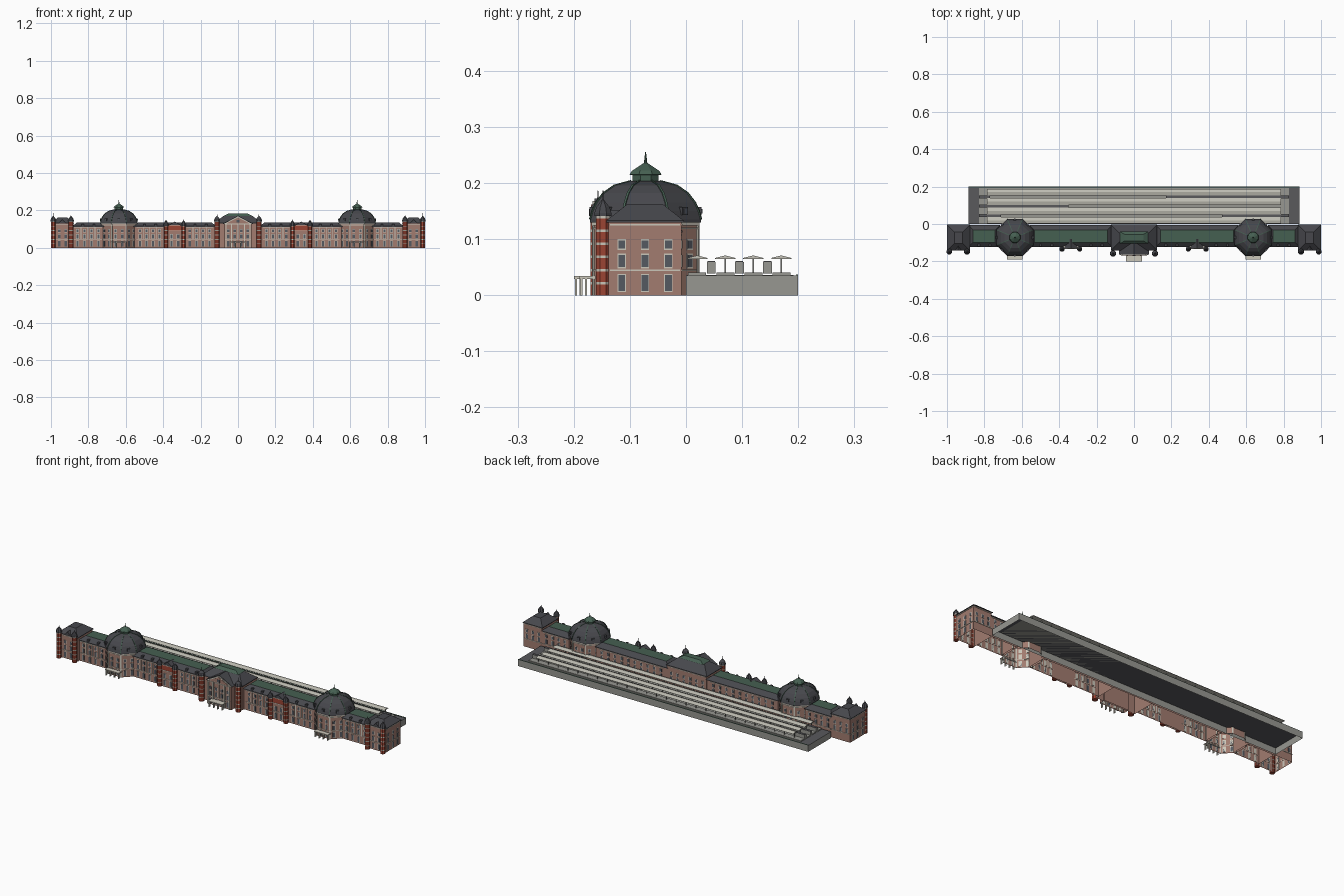
import bpy, bmesh
from math import pi, cos, sin, radians
from mathutils import Matrix, Vector

old = bpy.data.objects.get("Cube")
if old:
    bpy.data.objects.remove(old)


def material(name, rgb):
    m = bpy.data.materials.new(name)
    m.use_nodes = True
    m.diffuse_color = (*rgb, 1)
    m.node_tree.nodes["Principled BSDF"].inputs["Base Color"].default_value = (*rgb, 1)
    return m


BRICK = material("pale_brick", (.36, .20, .16))
RED = material("red_brick", (.33, .058, .034))
CREAM = material("cream_stone", (.60, .57, .49))
SLATE = material("dark_slate", (.063, .064, .073))
GREEN = material("green_copper", (.06, .115, .083))
GLASS = material("window_glass", (.09, .10, .12))
STONE = material("platform_stone", (.31, .31, .285))
ASPHALT = material("asphalt", (.10, .10, .108))
CANOPY = material("canopy_panel", (.54, .53, .465))

parts = {}


def loft(part, rings, mats, bottom=True, top=True, M=Matrix()):
    """Skin a stack of rings into a named part; one material per band."""
    bm, slots = parts.setdefault(part, (bmesh.new(), []))
    for m in mats:
        if m not in slots:
            slots.append(m)
    vs = [[bm.verts.new(M @ Vector(p)) for p in r] for r in rings]
    n = len(rings[0])
    for i in range(len(rings) - 1):
        slot = slots.index(mats[min(i, len(mats) - 1)])
        for j in range(n):
            k = (j + 1) % n
            f = bm.faces.new((vs[i][j], vs[i][k], vs[i + 1][k], vs[i + 1][j]))
            f.material_index = slot
    if bottom:
        bm.faces.new(vs[0][::-1]).material_index = slots.index(mats[0])
    if top:
        bm.faces.new(vs[-1]).material_index = slots.index(mats[-1])


def rect(x0, x1, y0, y1, z):
    x0, x1 = sorted((x0, x1))
    return [(x0, y0, z), (x1, y0, z), (x1, y1, z), (x0, y1, z)]


def octagon(x, y, apothem, z):
    r = apothem / cos(pi / 8)
    return [(x + r * cos((i + .5) * pi / 4), y + r * sin((i + .5) * pi / 4), z) for i in range(8)]


def box(part, mat, x0, x1, y0, y1, z0, z1, **kw):
    loft(part, [rect(x0, x1, y0, y1, z0), rect(x0, x1, y0, y1, z1)], [mat], **kw)


def gable(part, mat, x, half, y0, y1, z0, z1):
    tri = lambda y: [(x - half, y, z0), (x + half, y, z0), (x, y, z1)]
    loft(part, [tri(y0), tri(y1)], [mat])


def facade(part, x, y, angle, length, top, rows=(0, 1, 2), pilasters=False):
    """Windows, string courses and optional pilasters on one wall."""
    M = Matrix.Translation((x, y, 0)) @ Matrix.Rotation(radians(angle), 4, 'Z')
    levels = ((.008, .036), (.05, .072), (.083, .098))
    count = max(1, round(length / .04))
    step = length / count
    for i in range(count):
        u = -length / 2 + (i + .5) * step
        for r in rows:
            z0, z1 = levels[r]
            box(part + "_window_frames", CREAM, u - .0075, u + .0075, -.001, .001, z0 - .002, z1 + .002, M=M)
            box(part + "_window_panes", GLASS, u - .006, u + .006, -.0018, .001, z0, z1, M=M)
        if pilasters and i:
            e = u - step / 2
            box(part + "_pilasters", CREAM, e - .002, e + .002, -.004, .001, .045, top, M=M)
    for z in (.043, top - .006):
        box(part + "_courses", CREAM, -length / 2, length / 2, -.0025, .001, z, z + .003, M=M)


def block(part, x0, x1, y0, y1, wall, inset, peak, cap):
    """Open-based walls with a mansard roof."""
    x0, x1 = sorted((x0, x1))
    loft(part + "_walls", [rect(x0, x1, y0, y1, 0), rect(x0, x1, y0, y1, wall)], [BRICK], False, False)
    e = .004
    loft(part + "_roof", [rect(x0 - e, x1 + e, y0 - e, y1 + e, wall),
                          rect(x0 - e, x1 + e, y0 - e, y1 + e, wall + .003),
                          rect(x0 + inset, x1 - inset, y0 + inset, y1 - inset, peak)],
         [SLATE, SLATE, cap])
    # The flat top takes the cap colour, the sloping sides stay slate
    bm, slots = parts[part + "_roof"]
    bm.faces.ensure_lookup_table()
    for f in bm.faces[-5:-1]:
        f.material_index = slots.index(SLATE)


def turret(part, x, y, r, top):
    """Banded corner pier with a pointed slate cap."""
    rings, mats, z = [octagon(x, y, r, 0)], [], 0
    while z < top - .01:
        rings += [octagon(x, y, r, z + .019), octagon(x, y, r, z + .0235)]
        mats += [RED, CREAM]
        z += .0235
    loft(part + "_piers", rings, mats)
    cap = ((1.2, 0), (1.2, .006), (.95, .016), (.45, .024), (.1, .03), (.04, .046))
    loft(part + "_caps", [octagon(x, y, r * k, z + h) for k, h in cap], [SLATE])


def porch(part, x, half, y0, y1):
    box(part + "_roof", CREAM, x - half, x + half, y0, y1, .029, .034)
    for i in range(4):
        c = x + (half - .004) * (i * 2 / 3 - 1)
        for y in (y0 + .004, y0 + .012):
            box(part + "_columns", CREAM, c - .0018, c + .0018, y - .0018, y + .0018, 0, .029)


DOME_Y = -.072
dome = ((.099, .13), (.099, .135), (.095, .15), (.088, .165), (.075, .182), (.055, .196), (.026, .204))
for s in (-1, 1):
    # End pavilions
    block("end_pavilion", s * .882, s * .995, -.138, -.008, .13, .034, .163, SLATE)
    facade("end_side", s * .995, -.073, s * 90, .125, .13)
    facade("end_front", s * .9385, -.138, 0, .07, .13)
    facade("end_back", s * .9385, -.008, 180, .11, .13, (1, 2))
    for x in (.893, .9875):
        turret("end_turret", s * x, -.148, .0125, .13)
    gable("end_dormer", SLATE, s * .94, .02, -.142, -.1, .13, .152)

    # Outer and inner wings
    block("outer_wing", s * .72, s * .882, -.12, -.01, .112, .022, .136, GREEN)
    facade("outer_wing_front", s * .802, -.12, 0, .15, .112, pilasters=True)
    facade("outer_wing_back", s * .802, -.01, 180, .15, .112, (1, 2))
    block("inner_wing", s * .12, s * .555, -.12, -.01, .112, .022, .136, GREEN)
    facade("inner_wing_front", s * .472, -.12, 0, .14, .112, pilasters=True)
    facade("inner_wing_front", s * .205, -.12, 0, .14, .112, pilasters=True)
    facade("inner_wing_back", s * .34, -.01, 180, .4, .112, (1, 2))

    # Gatehouse in the middle of each inner wing
    box("gate_walls", BRICK, s * .3, s * .375, -.13, -.118, 0, .09, bottom=False)
    box("gate_frieze", RED, s * .3, s * .375, -.131, -.11, .09, .118)
    box("gate_cornice", CREAM, s * .298, s * .377, -.133, -.11, .118, .121)
    gable("gate_dormer", SLATE, s * .3375, .032, -.132, -.08, .121, .14)
    facade("gate", s * .3375, -.13, 0, .07, .095, (0, 1))
    for x in (.291, .385):
        turret("gate_turret", s * x, -.133, .0115, .12)
    for x in (.17, .23, .44, .5, .77, .83):
        box("roof_dormers", SLATE, s * x - .006, s * x + .006, -.121, -.1, .114, .128)

    # Domed halls
    cx = s * .637
    loft("hall_walls", [octagon(cx, DOME_Y, .093, z) for z in (0, .13)], [BRICK], False, False)
    loft("hall_cornice", [octagon(cx, DOME_Y, .096, z) for z in (.124, .13)], [CREAM])
    loft("hall_dome", [octagon(cx, DOME_Y, r, z) for r, z in dome], [SLATE])
    for a in range(0, 360, 45):
        t = radians(a)
        if a % 180 != 90:
            facade("hall", cx + .093 * sin(t), DOME_Y - .093 * cos(t), a, .072, .124,
                   (0, 1, 2) if a in (0, 45, 315) else (1, 2))
        M = Matrix.Translation((cx, DOME_Y, 0)) @ Matrix.Rotation(t, 4, 'Z')
        box("dome_dormers", SLATE, -.007, .007, -.1, -.08, .143, .157, M=M)
        box("dome_dormer_panes", GLASS, -.004, .004, -.1012, -.099, .146, .154, M=M)
        # Ribs and corner pilasters sit on the octagon corners
        M = M @ Matrix.Rotation(pi / 8, 4, 'Z')
        box("hall_pilasters", CREAM, -.003, .003, -.1025, -.096, 0, .124, M=M)
        k = 1 / cos(pi / 8)
        for (r0, z0), (r1, z1) in zip(dome[1:], dome[2:]):
            rib = [[(u, -r * k + d, z + h) for u, d, h in
                    ((-.002, 0, .001), (.002, 0, .001), (.002, .004, -.002), (-.002, .004, -.002))]
                   for r, z in ((r0 + .001, z0), (r1 + .001, z1))]
            loft("dome_ribs", rib, [GREEN], M=M)
    lantern = ((.023, .2), (.023, .214), (.029, .215), (.024, .222), (.012, .23), (.003, .236), (.0008, .255))
    loft("lantern", [octagon(cx, DOME_Y, r, z) for r, z in lantern], [GREEN])
    porch("hall_porch", cx, .042, -.19, -.16)

# Central pavilion with pedimented entrance
block("central_pavilion", -.12, .12, -.138, -.008, .13, .045, .172, GREEN)
loft("central_crown", [rect(-.075, .075, -.105, -.041, .171), rect(-.05, .05, -.09, -.056, .184)], [GREEN])
box("entrance_walls", BRICK, -.075, .075, -.165, -.13, 0, .128, bottom=False)
facade("entrance", 0, -.165, 0, .14, .128, pilasters=True)
facade("central_back", 0, -.008, 180, .23, .13, (1, 2))
gable("entrance_gable_roof", SLATE, 0, .08, -.163, -.07, .128, .172)
gable("pediment_trim", CREAM, 0, .075, -.167, -.16, .128, .168)
gable("pediment_field", BRICK, 0, .06, -.169, -.16, .131, .162)
box("pediment_window", GLASS, -.008, .008, -.171, -.165, .134, .148)
porch("entrance_porch", 0, .043, -.2, -.162)
for s in (-1, 1):
    turret("central_turret", s * .112, -.157, .0135, .135)
    for x in (.035, .065):
        box("entrance_edge", CREAM, s * x - .003, s * x + .003, -.17, -.16, 0, .128)

# Station deck, open underneath
loft("deck", [rect(-.885, .885, 0, .2, 0), rect(-.885, .885, 0, .2, .035)], [STONE, ASPHALT], bottom=False)
bm, slots = parts["deck"]
bm.faces.ensure_lookup_table()
bm.faces[-1].material_index = slots.index(ASPHALT)
box("track_bed", STONE, -.83, .83, .002, .192, .035, .0362)
box("deck_edge", GREEN, -.885, .885, .196, .2, .035, .037)

# Platforms with shallow pitched canopies on central posts
for y in (.02, .07, .12, .17):
    box("platforms", STONE, -.83, .83, y - .016, y + .016, .036, .041)
    section = lambda x: [(x, y - .018, .065), (x, y + .018, .065), (x, y + .018, .0665),
                         (x, y, .071), (x, y - .018, .0665)]
    loft("canopies", [section(-.785), section(.785)], [CANOPY])
    for i in range(27):
        x = -.78 + i * .06
        box("canopy_posts", STONE, x - .0015, x + .0015, y - .0015, y + .0015, .04, .066)

# Trains standing between the platforms
for y, x0, x1 in ((.145, .17, .83), (.145, -.83, -.77), (.095, -.83, -.35), (.045, -.83, -.71), (.045, .47, .83)):
    box("train_bodies", STONE, x0, x1, y - .008, y + .008, .039, .059)
    box("train_roofs", ASPHALT, x0, x1, y - .007, y + .007, .059, .061)

# Turn every part into an object
for name, (bm, slots) in parts.items():
    if "walls" not in name and name != "deck":
        bmesh.ops.recalc_face_normals(bm, faces=bm.faces)
    mesh = bpy.data.meshes.new(name)
    bm.to_mesh(mesh)
    bm.free()
    for m in slots:
        mesh.materials.append(m)
    bpy.context.collection.objects.link(bpy.data.objects.new(name, mesh))
